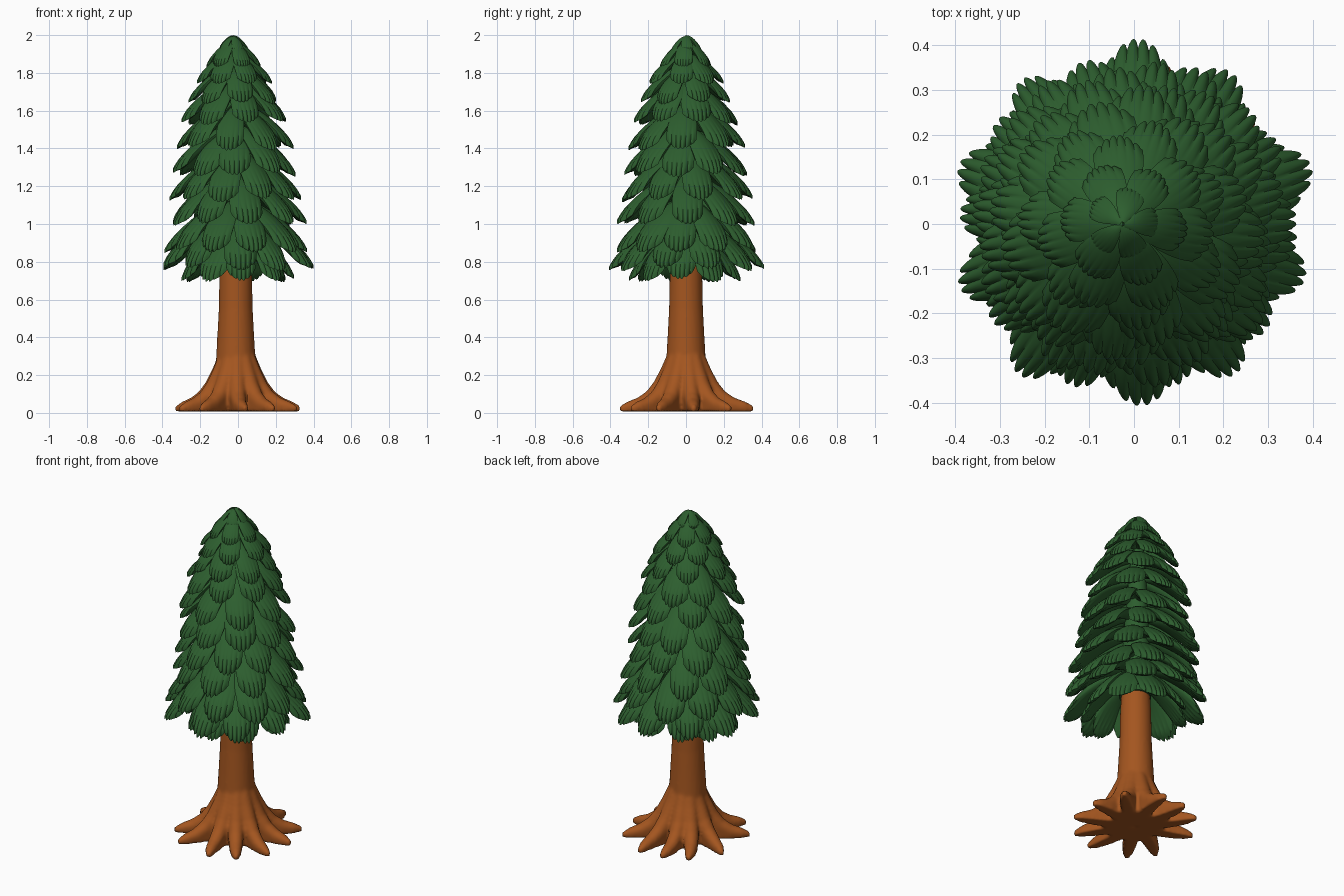
import bpy, bmesh, math, random
from mathutils import Vector

if "Cube" in bpy.data.objects:
    bpy.data.objects.remove(bpy.data.objects["Cube"])

random.seed(11)


def material(name, rgb):
    m = bpy.data.materials.new(name)
    m.diffuse_color = (*rgb, 1)
    m.use_nodes = True
    m.node_tree.nodes["Principled BSDF"].inputs["Base Color"].default_value = m.diffuse_color
    return m


GREEN = material("needle green", (0.026, 0.112, 0.028))
BROWN = material("bark brown", (0.37, 0.092, 0.014))


def finish(bm, name, mat, angle=40):
    bmesh.ops.recalc_face_normals(bm, faces=bm.faces)
    me = bpy.data.meshes.new(name)
    bm.to_mesh(me)
    bm.free()
    me.materials.append(mat)
    ob = bpy.data.objects.new(name, me)
    bpy.context.collection.objects.link(ob)
    bpy.context.view_layer.objects.active = ob
    ob.select_set(True)
    bpy.ops.object.shade_smooth_by_angle(angle=math.radians(angle))
    ob.select_set(False)
    return ob


def tube(bm, path, radii, sides=24, floor=None):
    """Capped tube swept along a path; an optional floor flattens its underside."""
    rings = []
    for i, p in enumerate(path):
        d = (path[min(i + 1, len(path) - 1)] - path[max(i - 1, 0)]).normalized()
        side = d.cross(Vector((0, 0, 1)))
        side = side.normalized() if side.length > 1e-4 else Vector((1, 0, 0))
        up = side.cross(d)
        ring = []
        for k in range(sides):
            a = math.tau * k / sides
            co = p + radii[i] * (side * math.cos(a) + up * math.sin(a))
            if floor is not None and math.sin(a) < -0.1:
                co.z = floor
            ring.append(bm.verts.new(co))
        rings.append(ring)
    for a, b in zip(rings, rings[1:]):
        for k in range(sides):
            bm.faces.new((a[k], a[(k + 1) % sides], b[(k + 1) % sides], b[k]))
    bm.faces.new(rings[0])
    bm.faces.new(rings[-1])


# Trunk and spreading roots, fused into one smooth surface
bm = bmesh.new()
TRUNK = [(0.012, 0.105), (0.06, 0.11), (0.12, 0.114), (0.19, 0.112), (0.26, 0.106),
         (0.40, 0.098), (0.55, 0.090), (0.75, 0.086), (0.95, 0.075)]
tube(bm, [Vector((-0.012, 0, z)) for z, r in TRUNK], [r for z, r in TRUNK])
ROOT = [(0.055, 0.31, 0.042), (0.09, 0.215, 0.048), (0.135, 0.135, 0.046), (0.185, 0.080, 0.042),
        (0.245, 0.046, 0.037), (0.305, 0.032, 0.029), (0.352, 0.024, 0.012)]
ROOTS = 11
for i in range(ROOTS):
    a = -math.pi / 2 + math.tau * i / ROOTS + random.uniform(-0.08, 0.08)
    reach = random.uniform(0.95, 1.04)
    bend = random.uniform(-0.15, 0.15)
    path = []
    for r, z, w in ROOT:
        b = a + bend * (r / 0.33) ** 2
        path.append(Vector((r * reach * math.cos(b) - 0.006, r * reach * math.sin(b), z)))
    tube(bm, path, [w for r, z, w in ROOT], 14, 0.008)
trunk = finish(bm, "trunk_with_roots", BROWN)
rm = trunk.modifiers.new("fuse", 'REMESH')
rm.mode = 'VOXEL'
rm.voxel_size = 0.010
rm.use_smooth_shade = True
sm = trunk.modifiers.new("soften", 'SMOOTH')
sm.factor = 0.5
sm.iterations = 4
for m in ("fuse", "soften"):
    bpy.ops.object.modifier_apply(modifier=m)

COLS, ROWS, FINGERS = 36, 10, 6


def frond(bm, angle, reach, tip_z, rise, half, cx):
    """Plump drooping bough: domed top, hollowed underside, blunt scalloped tip."""
    ca, sa = math.cos(angle), math.sin(angle)
    start = 0.004
    blunt = 0.36 * half

    def point(i, j, under):
        v = -1 + 2 * j / COLS
        t = 1 - (1 - i / ROWS) ** 1.4
        # rounded fingers along the end, with short grooves running back between them
        groove = 1 - abs(math.sin(math.pi * FINGERS * (v + 1) / 2)) ** 0.7
        end = 1 - 0.19 * abs(v) ** 2.4 - 0.05 * groove * (abs(v) < 0.97)
        s = t * end
        r = start + (reach - start) * s
        w = half * (0.25 + 0.75 * math.sin(min(1, s / 0.75) * math.pi / 2) ** 1.3)
        w *= 1 - 0.15 * max(0, (s - 0.75) / 0.25) ** 2
        z = tip_z + blunt + rise * (1 - s ** 1.8)
        z -= 0.38 * w * v * v
        z -= 0.10 * half * groove * t ** 8
        roll = max(0, (t - 0.86) / 0.14)
        z -= 0.55 * blunt * roll ** 2.5
        if under:
            level = tip_z + 0.4 * rise * (1 - s)
            depth = min(max(0.40 * half * (1 - 0.4 * roll), z - level), 0.85 * half)
            z -= depth * (1 - v * v) ** 0.5
        y = w * v
        return Vector((cx + r * ca - y * sa, r * sa + y * ca, z))

    top = [[bm.verts.new(point(i, j, False)) for j in range(COLS + 1)] for i in range(ROWS + 1)]
    bot = [[top[i][j] if j in (0, COLS) else bm.verts.new(point(i, j, True))
            for j in range(COLS + 1)] for i in range(ROWS + 1)]
    for g in (top, bot):
        for i in range(ROWS):
            for j in range(COLS):
                bm.faces.new((g[i][j], g[i][j + 1], g[i + 1][j + 1], g[i + 1][j]))
    for i in (0, ROWS):
        for j in range(COLS):
            q = [top[i][j], top[i][j + 1], bot[i][j + 1], bot[i][j]]
            bm.faces.new(list(dict.fromkeys(q)))


# Crown tiers: tip height, reach, rise to the trunk, half width, frond count
TIERS = [(0.705, 0.30, 0.26, 0.080, 9), (0.765, 0.420, 0.26, 0.082, 10), (0.860, 0.390, 0.25, 0.082, 10),
         (0.99, 0.372, 0.24, 0.082, 9), (1.125, 0.352, 0.23, 0.080, 9), (1.265, 0.335, 0.22, 0.080, 9),
         (1.40, 0.312, 0.21, 0.078, 8), (1.535, 0.285, 0.19, 0.074, 8), (1.645, 0.240, 0.165, 0.064, 7),
         (1.745, 0.205, 0.14, 0.058, 7), (1.835, 0.145, 0.115, 0.048, 6), (1.910, 0.085, 0.075, 0.030, 5)]
for n, (z, reach, rise, half, count) in enumerate(TIERS):
    bm = bmesh.new()
    cx = -0.004 - 0.024 * n / len(TIERS)
    size = reach / 0.4
    for k in range(count):
        a = math.pi / 2 + math.tau * (k + 0.38 * (n - 1)) / count + random.uniform(-0.06, 0.06)
        frond(bm, a, reach * random.uniform(0.96, 1.01), z + size * random.uniform(-0.012, 0.02),
              rise, half * random.uniform(0.95, 1.08), cx)
    finish(bm, f"branch_tier_{n + 1}", GREEN, 50)

# Green heart of the crown behind the boughs
bm = bmesh.new()
HEART = [(0.84, 0.09), (1.2, 0.075), (1.6, 0.05), (1.9, 0.02), (1.985, 0.006)]
tube(bm, [Vector((-0.008 - 0.02 * (z - 0.84), 0, z)) for z, r in HEART], [r for z, r in HEART], 16)
finish(bm, "crown_heart", GREEN)
